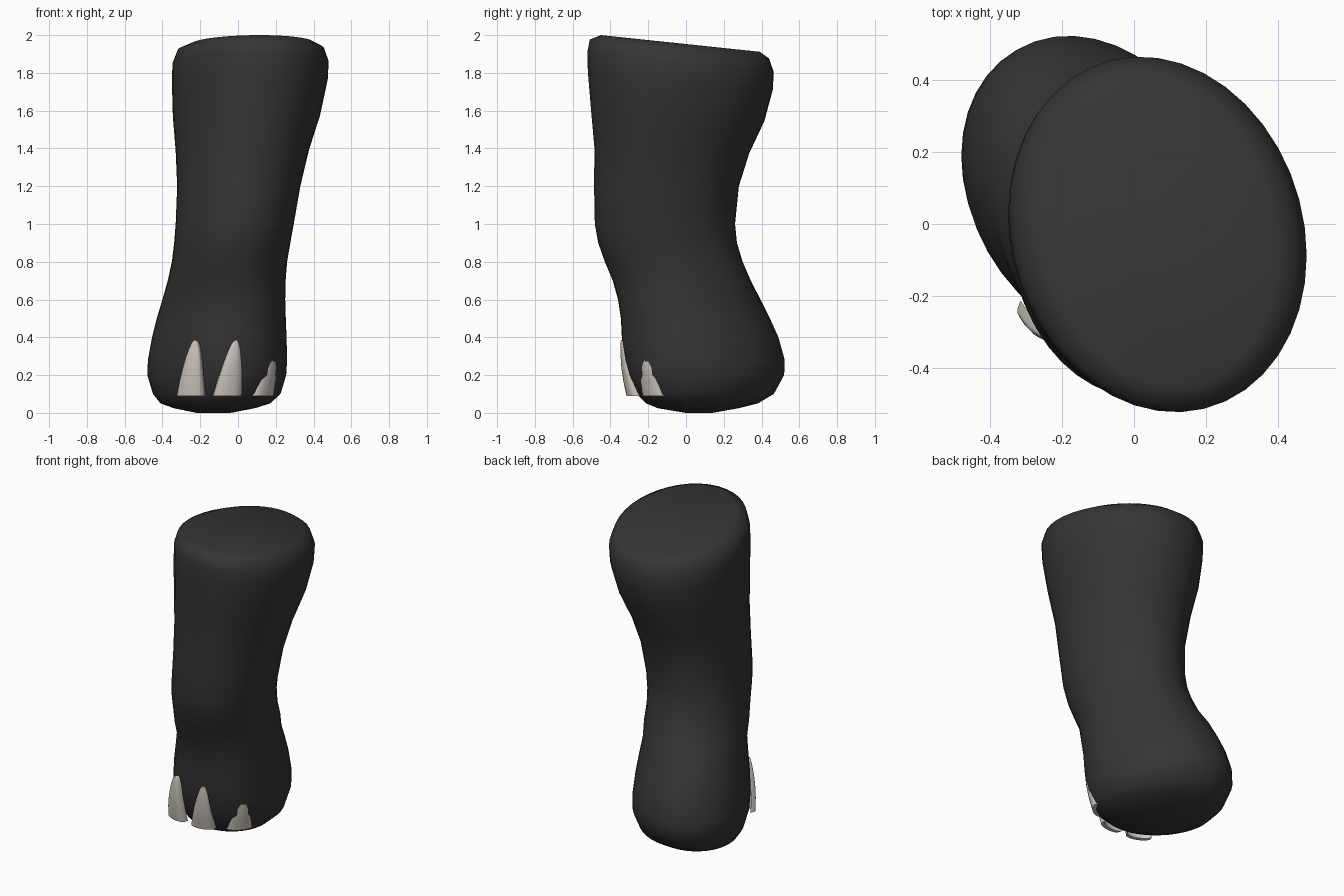
import bpy, math
from mathutils import Vector

if "Cube" in bpy.data.objects:
    bpy.data.objects.remove(bpy.data.objects["Cube"])


def material(name, rgb):
    m = bpy.data.materials.new(name)
    m.diffuse_color = (*rgb, 1)
    m.use_nodes = True
    m.node_tree.nodes["Principled BSDF"].inputs["Base Color"].default_value = m.diffuse_color
    return m


def loft(name, rings, mat, angle):
    """Skin equal-length closed rings and cap both ends."""
    n = len(rings[0])
    verts = [p for r in rings for p in r]
    faces = [tuple(range(n))[::-1], tuple(range(len(verts) - n, len(verts)))]
    for i in range(len(rings) - 1):
        for j in range(n):
            k = (j + 1) % n
            faces.append((i*n + j, i*n + k, (i+1)*n + k, (i+1)*n + j))
    me = bpy.data.meshes.new(name)
    me.from_pydata(verts, [], faces)
    me.materials.append(mat)
    ob = bpy.data.objects.new(name, me)
    bpy.context.collection.objects.link(ob)
    bpy.context.view_layer.objects.active = ob
    ob.select_set(True)
    bpy.ops.object.mode_set(mode='EDIT')
    bpy.ops.mesh.select_all(action='SELECT')
    bpy.ops.mesh.normals_make_consistent(inside=False)
    bpy.ops.object.mode_set(mode='OBJECT')
    bpy.ops.object.shade_smooth_by_angle(angle=math.radians(angle))
    ob.select_set(False)
    return ob


skin = material("dark_hide", (0.035, 0.035, 0.035))
horn = material("pale_claw", (0.62, 0.58, 0.53))

# leg sections: z, x min, x max, y min, y max
SECTIONS = [
    (0.00, -0.22, -0.04, 0.00, 0.14),
    (0.025, -0.34, 0.09, -0.15, 0.28),
    (0.05, -0.41, 0.17, -0.21, 0.38),
    (0.10, -0.45, 0.225, -0.26, 0.465),
    (0.20, -0.48, 0.255, -0.305, 0.52),
    (0.28, -0.477, 0.26, -0.325, 0.523),
    (0.40, -0.455, 0.257, -0.34, 0.49),
    (0.50, -0.43, 0.253, -0.345, 0.445),
    (0.60, -0.40, 0.25, -0.36, 0.395),
    (0.70, -0.372, 0.252, -0.388, 0.343),
    (0.80, -0.35, 0.26, -0.43, 0.30),
    (0.90, -0.338, 0.277, -0.465, 0.27),
    (1.00, -0.33, 0.295, -0.483, 0.26),
    (1.20, -0.322, 0.33, -0.487, 0.28),
    (1.40, -0.33, 0.375, -0.485, 0.335),
    (1.60, -0.345, 0.435, -0.503, 0.415),
    (1.80, -0.35, 0.475, -0.52, 0.46),
    (1.90, -0.347, 0.48, -0.523, 0.465),
    (1.97, -0.32, 0.455, -0.51, 0.44),
    (2.00, -0.25, 0.40, -0.45, 0.39),
]


def leg_ring(z, x0, x1, y0, y1, n=40):
    skew = -0.2 if z < 0.7 else -0.12
    tilt = 0.105 * min(1, max(0, (z - 1.2) / 0.65))   # top slopes down to the back
    pts = []
    for i in range(n):
        a = math.tau * i / n
        y = (y0 + y1) / 2 + (y1 - y0) / 2 * math.sin(a + skew)
        x = (x0 + x1) / 2 + (x1 - x0) / 2 * math.cos(a)
        pts.append((x, y, z - tilt * (y + 0.45)))
    return pts


loft("leg", [leg_ring(*s) for s in SECTIONS], skin, 60)


# claws: curved plates, flat cut at the bottom, rounded tip at the top
def claw(name, tip, base, normal):
    N = Vector((*normal, 0)).normalized()
    T = Vector((-N.y, N.x, 0))
    tip, base = Vector((*tip, 0.385)), Vector((*base, 0.09))
    rings = []
    for t in (0, 0.02, 0.07, 0.15, 0.3, 0.5, 0.75, 1):
        p = tip.lerp(base, t) + N * 0.012 * math.sin(math.pi * t)
        w = 0.003 + 0.073 * t ** 0.55
        arc = [math.pi * (i / 10 - 0.5) for i in range(11)]
        front = [p + T*w*math.sin(s) + N*0.035*(math.cos(s) - 1) * (w / 0.076) for s in arc]
        back = [q - N * 0.025 for q in reversed(front)]
        rings.append(front + back)
    loft(name, rings, horn, 50)


claw("claw_left", (-0.23, -0.325), (-0.265, -0.295), (-0.35, -0.93))
claw("claw_middle", (-0.01, -0.345), (-0.05, -0.313), (0.15, -0.98))
claw("claw_right", (0.185, -0.225), (0.155, -0.195), (0.72, -0.7))
